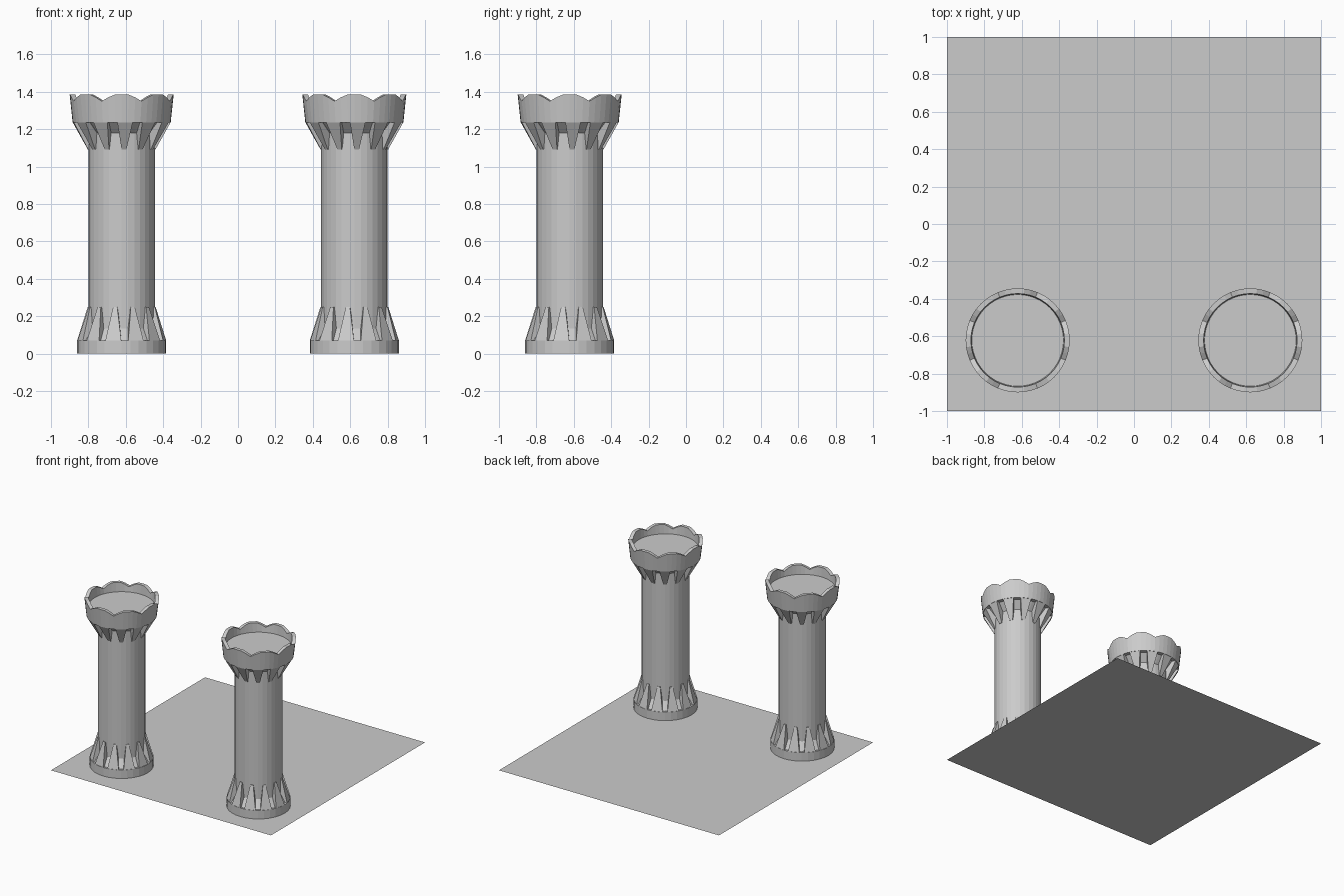
import bpy, bmesh
from math import sin, cos, pi, radians

if "Cube" in bpy.data.objects:
    bpy.data.objects.remove(bpy.data.objects["Cube"])

COUNT = 12          # ribs around each tower foot and head
FRONT = -pi / 2     # angle of the side facing -y


def polar(r, a, z):
    return (r * cos(a), r * sin(a), z)


def finish(bm, name):
    bmesh.ops.recalc_face_normals(bm, faces=bm.faces)
    mesh = bpy.data.meshes.new(name)
    bm.to_mesh(mesh)
    bm.free()
    return mesh


def lathe(name, profile, segs, wave=None):
    """Closed turned solid; profile is (radius, z), z None takes the wave height."""
    bm = bmesh.new()
    rings = []
    for r, z in profile:
        ring = []
        for i in range(segs):
            a = FRONT + 2 * pi * i / segs
            ring.append(bm.verts.new(polar(r, a, wave[i % len(wave)] if z is None else z)))
        rings.append(ring)
    for lo, hi in zip(rings, rings[1:]):
        for i in range(segs):
            j = (i + 1) % segs
            bm.faces.new((lo[i], lo[j], hi[j], hi[i]))
    bm.faces.new(rings[0][::-1])
    bm.faces.new(rings[-1])
    return finish(bm, name)


def ribs(name, wide, tip, inner, phase):
    """Ring of tapering wedges; wide and tip are (radius, z, half angle in degrees)."""
    bm = bmesh.new()
    for k in range(COUNT):
        mid = FRONT + phase + 2 * pi * k / COUNT
        rows = []
        for r, z, half in (wide, tip):
            h = radians(half)
            rows.append([bm.verts.new(polar(rr, mid + s * h, z))
                         for rr, s in ((r, -1), (r, 1), (inner, 1), (inner, -1))])
        a, b = rows
        for i in range(4):
            j = (i + 1) % 4
            bm.faces.new((a[i], a[j], b[j], b[i]))
        bm.faces.new(a[::-1])
        bm.faces.new(b)
    return finish(bm, name)


# Round shaft with stepped foot and sloping recesses behind the ribs
shaft = lathe("tower_shaft", [(0.238, 0), (0.238, 0.07), (0.222, 0.07), (0.177, 0.135),
                              (0.177, 1.18), (0.232, 1.236)], 32)

# Crown with eight shallow dips in its rim and a sunken floor
wave = [1.385, 1.385, 1.37, 1.35, 1.37, 1.385]
crown = lathe("tower_crown", [(0.262, 1.235), (0.278, None), (0.25, None), (0.245, 1.31)],
              48, wave)

# Foot buttresses and head corbels
shift = radians(4)
foot = ribs("foot_buttresses", (0.238, 0.07, 10.5), (0.183, 0.25, 3.5), 0.16,
            shift + pi / COUNT)
head = ribs("head_corbels", (0.262, 1.235, 9), (0.18, 1.09, 4), 0.16, shift)

# Two matching towers on the front corners
for side, x in (("left", -0.622), ("right", 0.622)):
    for mesh in (shaft, crown, foot, head):
        ob = bpy.data.objects.new(f"{side}_{mesh.name}", mesh)
        ob.location = (x, -0.622, 0)
        bpy.context.collection.objects.link(ob)

# Flat square base sheet
bpy.ops.mesh.primitive_plane_add(size=2, location=(0, 0, 0))
bpy.context.object.name = "base_sheet"
